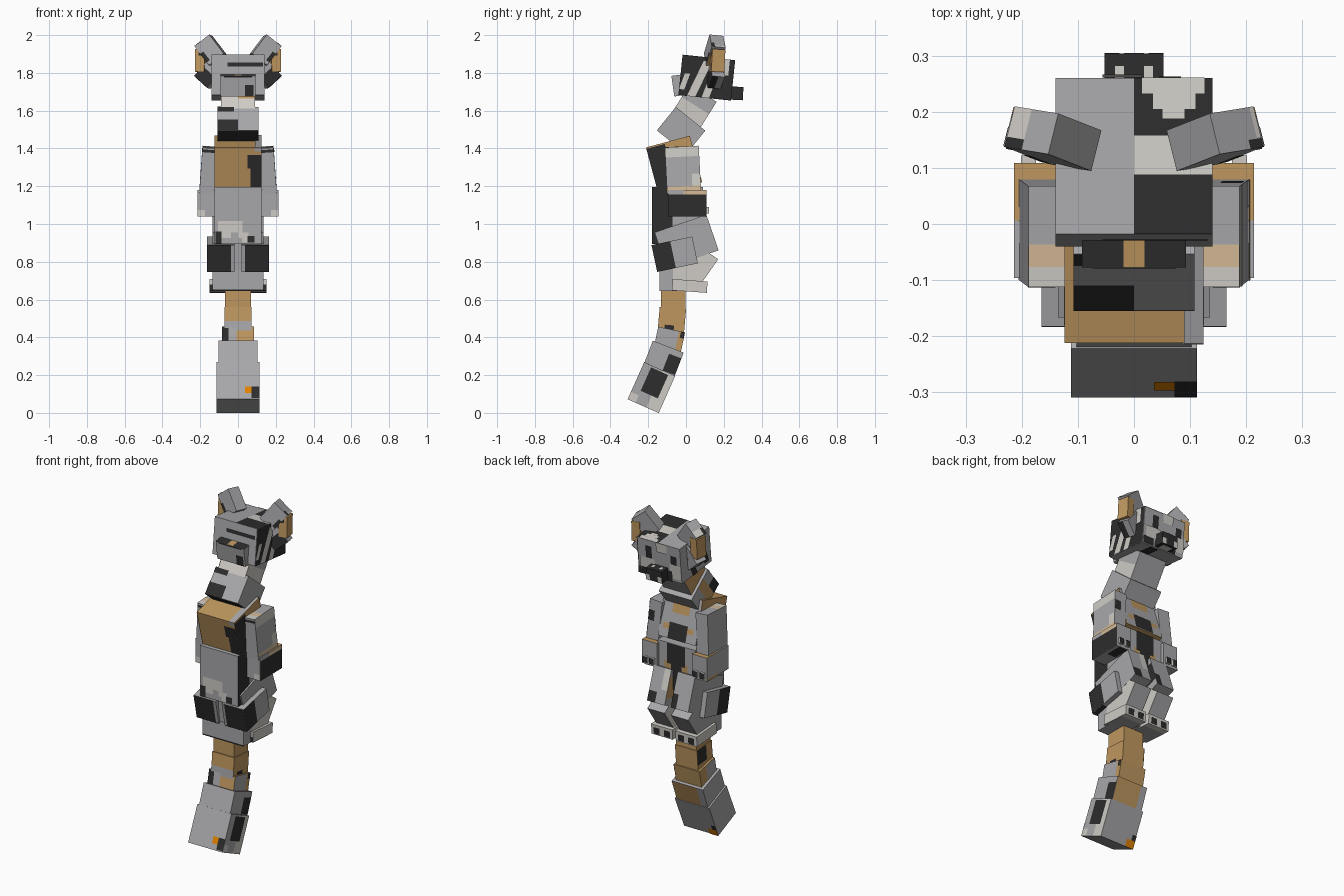
import bpy, bmesh, math
from mathutils import Matrix, Vector

if "Cube" in bpy.data.objects:
    bpy.data.objects.remove(bpy.data.objects["Cube"])

COLORS = {'grey': (.39, .385, .40), 'cream': (.62, .60, .56), 'black': (.026, .026, .026),
          'tan': (.52, .31, .115), 'orange': (.75, .22, .0), 'sand': (.66, .49, .31)}
NAMES = list(COLORS)
MATS = []
for n, c in COLORS.items():
    m = bpy.data.materials.new(n + ' fur')
    m.diffuse_color = (*c, 1)
    m.use_nodes = True
    m.node_tree.nodes["Principled BSDF"].inputs["Base Color"].default_value = m.diffuse_color
    MATS.append(m)


def box(name, center, size, tilt=0, color='grey', patches=(), roll=0, yaw=0, mirror=False):
    """Tilted box; patches are (side, u0, u1, v0, v1, color, shear) painted quads."""
    bm = bmesh.new()
    rot = Matrix.Rotation(math.radians(yaw), 4, 'Z') @ Matrix.Rotation(math.radians(tilt), 4, 'X') \
        @ Matrix.Rotation(math.radians(roll), 4, 'Y')
    mat = Matrix.Translation(center) @ rot
    bmesh.ops.create_cube(bm, size=1)
    for v in bm.verts:
        v.co = Vector(a * b for a, b in zip(v.co, size))
    for f in bm.faces:
        f.material_index = NAMES.index(color)
    for i, p in enumerate(patches):
        side, u0, u1, v0, v1, col = p[:6]
        shear = p[6] if len(p) > 6 else 0
        ax = 'xyz'.index(side[1])
        sg = 1 if side[0] == '+' else -1
        a, b = [k for k in range(3) if k != ax]
        vs = []
        for u, v in ((u0, v0), (u1, v0), (u1 + shear, v1), (u0 + shear, v1)):
            co = Vector((0, 0, 0))
            co[ax] = sg * (size[ax] / 2 + .001 + .0003 * i)
            co[a], co[b] = (u - .5) * size[a], (v - .5) * size[b]
            vs.append(bm.verts.new(co))
        f = bm.faces.new(vs)
        f.material_index = NAMES.index(col)
        f.normal_update()
        if f.normal[ax] * sg < 0:
            f.normal_flip()
    bm.transform(mat)
    if mirror:
        bm.transform(Matrix.Scale(-1, 4, (1, 0, 0)))
        bmesh.ops.reverse_faces(bm, faces=bm.faces[:])
    me = bpy.data.meshes.new(name)
    bm.to_mesh(me)
    bm.free()
    for m in MATS:
        me.materials.append(m)
    ob = bpy.data.objects.new(name, me)
    bpy.context.collection.objects.link(ob)


def pair(name, center, size, tilt, color, patches=(), left=None, **kw):
    box(name + '_right', center, size, tilt, color, patches, **kw)
    box(name + '_left', center, size, tilt, color, patches if left is None else left, mirror=True, **kw)


# Tail, from tip to base
box('tail_tip', (0, -.183, .134), (.225, .18, .215), -24, 'grey', [
    ('+x', .6, 1, 0, 1, 'cream'), ('+x', 0, .25, 0, .2, 'cream'), ('+x', .25, .8, .32, .95, 'black'),
    ('-y', .82, 1, .03, .34, 'black'), ('-y', .66, .82, .16, .34, 'orange'),
    ('+y', 0, .25, 0, .2, 'orange'), ('+y', 0, .12, .2, .35, 'black')])
box('tail_end', (0, -.118, .288), (.205, .175, .135), -21, 'grey', [
    ('+x', .6, 1, .05, .75, 'black'), ('+y', .2, 1, 0, 1, 'tan')])
box('tail_lower', (0, -.088, .385), (.17, .145, .115), -12, 'tan', [
    ('+x', 0, .78, 0, 1, 'grey'), ('+x', .85, 1, .7, 1, 'black'), ('-y', 0, .2, 0, 1, 'black'),
    ('-y', .2, .45, 0, 1, 'grey'), ('-x', 0, .6, 0, 1, 'grey')])
box('tail_middle', (0, -.075, .49), (.145, .14, .13), -5, 'tan', [
    ('+x', .25, .6, .05, .3, 'black'), ('-y', 0, 1, 0, .42, 'grey'), ('-x', .4, 1, .3, 1, 'black')])
box('tail_base', (0, -.068, .585), (.135, .13, .13), 0, 'tan')

# Hips
box('rump', (0, -.05, .71), (.27, .18, .13), 0, 'grey', [
    ('-y', 0, 1, 0, .06, 'black'), ('+x', .4, 1, 0, 1, 'cream')])
box('pelvis', (0, -.06, .86), (.12, .19, .19), 5, 'grey')
pair('thigh', (.092, -.06, .84), (.145, .22, .145), 12, 'grey', [
    ('+x', 0, .46, 0, 1, 'black'), ('-y', .12, 1, 0, 1, 'black'), ('-z', 0, 1, 0, .4, 'black')])
pair('upper_leg', (.078, .003, .908), (.115, .29, .20), 19, 'grey', [
    ('+y', .55, 1, 0, .3, 'black'), ('+y', 0, .35, .4, 1, 'cream'), ('-x', .6, 1, .2, .8, 'tan')],
    left=[('+y', 0, .3, 0, .4, 'black'), ('-x', .6, 1, .2, .8, 'black')])
pair('lower_leg', (.078, .052, .792), (.112, .17, .17), -35, 'grey', [
    ('+x', 0, 1, 0, 1, 'cream'), ('-x', .3, 1, 0, 1, 'cream')], left=[('-x', .3, 1, 0, 1, 'cream')])
pair('foot', (.08, .02, .672), (.14, .185, .06), -4, 'cream', [
    ('-y', 0, 1, 0, .5, 'black'), ('-z', 0, 1, 0, .8, 'grey'),
    ('+y', .12, .4, .1, .75, 'black'), ('+y', .6, .88, .1, .75, 'black')])

# Torso
box('lower_torso', (0, -.045, 1.045), (.25, .27, .30), 0, 'grey', [
    ('+x', 0, .4, 0, 1, 'black'), ('-y', .08, .6, .1, .4, 'cream'), ('-y', .35, .5, .05, .2, 'grey'),
    ('-y', .02, .15, 0, .22, 'black'), ('-y', .58, .72, .02, .2, 'cream'), ('-y', .7, .85, .02, .14, 'black'),
    ('+y', 0, 1, 0, .25, 'tan'),
    ('+y', .2, .8, .3, .65, 'tan'), ('+y', .36, .64, .1, 1, 'black'), ('+y', .26, .74, .6, 1, 'black')])
box('upper_torso', (0, -.063, 1.313), (.248, .24, .255), 15, 'tan', [
    ('+x', 0, .42, 0, .97, 'black'), ('-x', 0, 1, 0, .8, 'grey'), ('-y', .7, 1, .55, .84, 'black'),
    ('-y', .77, 1, .12, .55, 'black'), ('-y', .05, .75, 0, .08, 'sand'),
    ('-y', .85, 1, .92, 1, 'grey'), ('+z', .86, 1, 0, 1, 'grey'), ('+y', 0, 1, 0, .8, 'grey'),
    ('+y', 0, .25, .8, 1, 'grey'), ('+y', .75, 1, .8, 1, 'grey'), ('+y', .28, .72, .58, .8, 'tan'),
    ('+y', .1, .28, .2, .32, 'tan'), ('+y', .72, .9, .2, .32, 'tan'), ('+y', .26, .74, 0, .36, 'black')])

# Arms
arm_paint = [('-y', 0, 1, .9, .96, 'black'), ('+z', 0, 1, .2, .42, 'sand'), ('+z', 0, 1, 0, .2, 'cream')]
pair('upper_arm', (.158, -.016, 1.285), (.078, .18, .245), 3, 'grey', arm_paint + [
    ('+x', 0, 1, .78, 1, 'cream'), ('+x', 0, 1, 0, .14, 'sand'), ('+x', .75, 1, .14, .4, 'cream'),
    ('+y', .5, 1, .5, .75, 'black')], left=arm_paint, roll=-4)
hand_paint = [('-y', .6, 1, 0, .25, 'cream'), ('+z', 0, 1, .5, 1, 'tan')]
pair('forearm', (.165, .006, 1.11), (.097, .205, .14), 0, 'grey', hand_paint + [
    ('+x', 0, 1, 0, .83, 'black'), ('+x', .4, 1, .83, 1, 'sand'), ('-z', .2, .8, .5, 1, 'black')],
    left=hand_paint + [('+x', .5, 1, 0, .1, 'tan')])
for i, x in enumerate((.143, .188)):
    pair('claw_%d' % (i + 1), (x, .11, 1.072), (.026, .025, .034), 0, 'cream', [('+y', 0, 1, 0, 1, 'black')])

# Neck
box('lower_neck', (0, -.026, 1.495), (.215, .20, .16), -39, 'grey', [
    ('-y', 0, .5, 0, .45, 'black'), ('-y', 0, .4, .8, 1, 'black'), ('-z', 0, 1, 0, .5, 'black'),
    ('-x', .3, .6, 0, 1, 'tan'), ('-x', 0, .3, 0, .5, 'black')])
box('upper_neck', (0, .045, 1.62), (.18, .17, .17), -32, 'cream', [
    ('-y', .5, 1, .5, 1, 'tan'), ('+y', 0, 1, 0, 1, 'grey'), ('-x', 0, 1, 0, 1, 'tan'),
    ('+x', 0, 1, .55, 1, 'grey')])

# Head
box('head', (0, .11, 1.775), (.28, .28, .215), -6, 'grey', [
    ('+z', .5, 1, 0, .38, 'black'), ('+z', .5, 1, .38, .63, 'cream'), ('+z', .5, 1, .63, 1, 'black'),
    ('+z', .55, .95, .9, 1, 'cream'), ('+z', .62, .89, .8, .9, 'cream'), ('+z', .68, .82, .74, .8, 'cream'),
    ('+x', 0, 1, 0, 1, 'black'), ('+x', 0, .1, .15, .55, 'cream', .08),
    ('+x', .16, .32, 0, .9, 'cream', .25), ('+x', .44, .58, 0, .85, 'cream', .18),
    ('+x', .75, .9, .6, 1, 'cream'), ('-x', .1, .25, .1, .8, 'black', .15),
    ('-x', .5, .65, 0, .6, 'black', .15), ('-y', .3, .97, .7, .8, 'black'),
    ('+y', 0, .25, .1, .5, 'cream'), ('+y', .08, .22, .5, .75, 'black'), ('+y', .66, .8, .5, .85, 'black'),
    ('+y', .6, .95, .2, .5, 'cream'), ('+y', .3, .55, .75, 1, 'cream'), ('+y', .2, .35, 0, .3, 'black'),
    ('+y', .75, 1, 0, .2, 'black'), ('-z', .6, .8, .2, 1, 'black')])
box('nape', (0, -.03, 1.735), (.185, .08, .11), 8, 'grey', [
    ('+z', 0, 1, 0, .8, 'black'), ('+z', .4, .6, 0, .8, 'tan'), ('-y', .7, .95, 0, .55, 'black'),
    ('-y', .1, .9, .93, 1, 'black')])
box('snout', (0, .265, 1.692), (.105, .075, .07), -3, 'black', [
    ('+z', .18, .82, .4, .7, 'cream'), ('+z', .33, .67, .4, 1, 'black'), ('-z', .2, .8, 0, .8, 'cream'),
    ('+y', 0, .25, 0, .5, 'cream'), ('+y', .75, 1, 0, .5, 'cream')])

# Ears: two angled flaps each, joined by an inner panel
pair('ear_top', (.144, .152, 1.918), (.10, .075, .13), -6, 'grey', [
    ('+x', 0, 1, 0, .55, 'tan'), ('-y', .8, 1, .15, .6, 'black'), ('+z', .9, 1, .25, 1, 'cream'),
    ('+z', .7, 1, 0, .22, 'black')], left=[
    ('+x', 0, 1, 0, .55, 'tan'), ('-y', .8, 1, .15, .6, 'black'), ('+z', .6, 1, 0, 1, 'cream'),
    ('+z', .6, 1, 0, .25, 'black')], roll=39, yaw=14)
pair('ear_bottom', (.152, .156, 1.793), (.095, .07, .115), -6, 'grey', [
    ('-y', 0, 1, .4, 1, 'black'), ('+z', 0, 1, 0, .5, 'black')], roll=139, yaw=14)
pair('ear_panel', (.197, .167, 1.865), (.05, .07, .12), -3, 'tan', [
    ('-y', .1, .6, .7, 1, 'black')], yaw=10)
